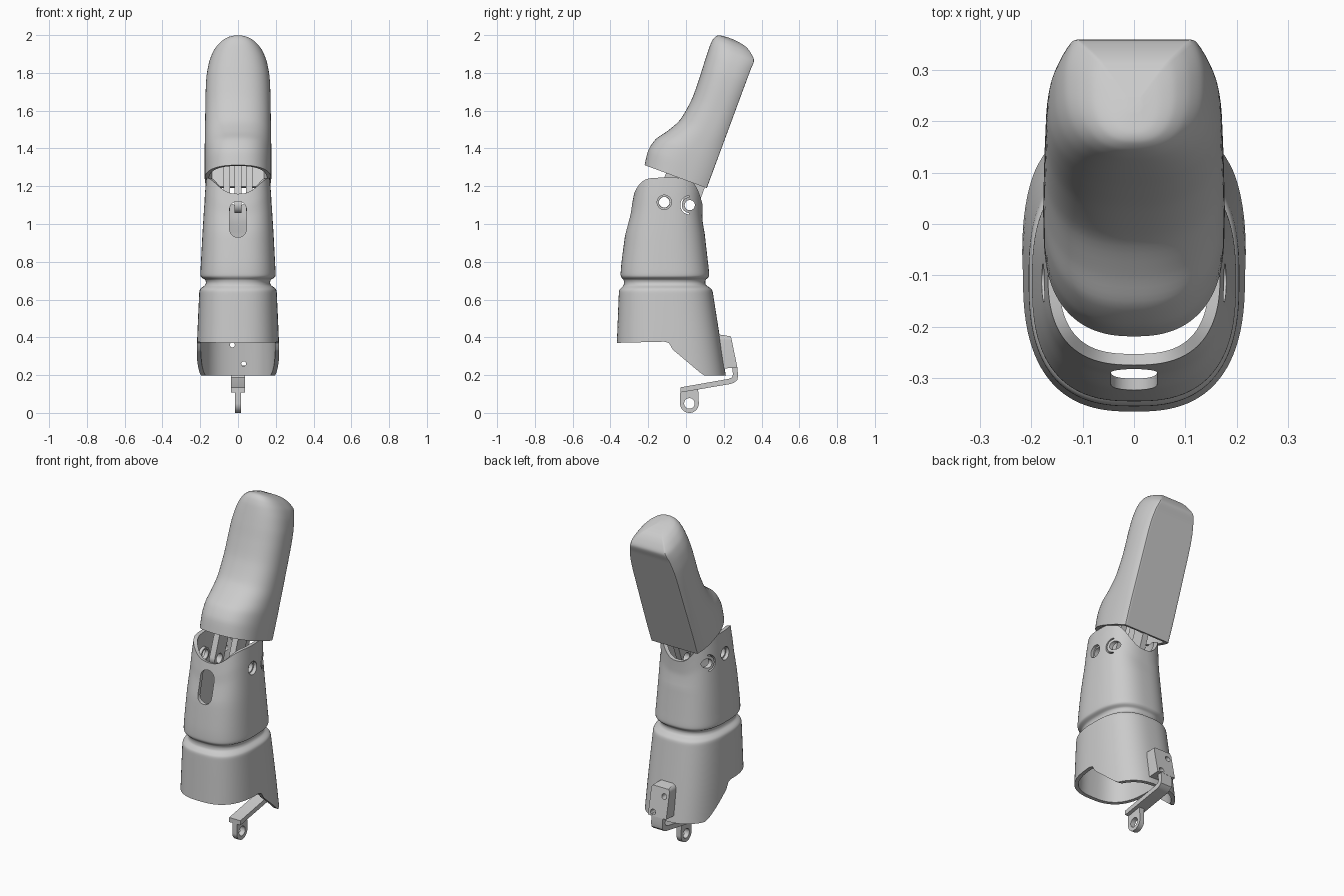
import bpy, bmesh, math
from mathutils import Vector

if "Cube" in bpy.data.objects:
    bpy.data.objects.remove(bpy.data.objects["Cube"])

grey = bpy.data.materials.new("light grey")
grey.use_nodes = True
grey.diffuse_color = (0.6, 0.6, 0.6, 1)
grey.node_tree.nodes["Principled BSDF"].inputs["Base Color"].default_value = grey.diffuse_color

SIDES = 96


def make(name, bm):
    mesh = bpy.data.meshes.new(name)
    bm.to_mesh(mesh)
    bm.free()
    obj = bpy.data.objects.new(name, mesh)
    mesh.materials.append(grey)
    bpy.context.collection.objects.link(obj)
    return obj


def apply_all(obj):
    bpy.ops.object.select_all(action='DESELECT')
    obj.select_set(True)
    bpy.context.view_layer.objects.active = obj
    for mod in list(obj.modifiers):
        bpy.ops.object.modifier_apply(modifier=mod.name)


def smooth(obj):
    apply_all(obj)
    bpy.ops.object.shade_smooth_by_angle(angle=math.radians(32))


def cut(obj, *cutters):
    for cutter in cutters:
        mod = obj.modifiers.new("cut", 'BOOLEAN')
        mod.operation, mod.solver, mod.object = 'DIFFERENCE', 'EXACT', cutter
        apply_all(obj)
        bpy.data.objects.remove(cutter)


def spline(rows, steps=5):
    """Smooth curve through rows of numbers."""
    out = []
    rows = [Vector(r) for r in rows]
    for i in range(len(rows) - 1):
        a, b = rows[i], rows[i + 1]
        ta = (b - rows[max(i - 1, 0)]) * 0.4
        tb = (rows[min(i + 2, len(rows) - 1)] - a) * 0.4
        for k in range(steps):
            t = k / steps
            out.append(a * (2*t**3 - 3*t*t + 1) + ta * (t**3 - 2*t*t + t)
                       + b * (3*t*t - 2*t**3) + tb * (t**3 - t*t))
    return out + [rows[-1]]


def shell(name, rings, thickness, cap=False):
    """Skin rings of points, then give the skin a wall."""
    bm = bmesh.new()
    loops = [[bm.verts.new(p) for p in ring] for ring in rings]
    for low, high in zip(loops, loops[1:]):
        for j in range(SIDES):
            k = (j + 1) % SIDES
            bm.faces.new((low[j], low[k], high[k], high[j]))
    if cap:
        bm.faces.new(loops[-1])
    obj = make(name, bm)
    mod = obj.modifiers.new("wall", 'SOLIDIFY')
    mod.thickness, mod.offset = thickness, -1
    apply_all(obj)
    return obj


def prism(name, outline, start, end, axis='X'):
    """Extrude an outline: (y, z) along X, or (x, z) along Y."""
    bm = bmesh.new()
    place = (lambda p, d: (d, *p)) if axis == 'X' else (lambda p, d: (p[0], d, p[1]))
    face = bm.faces.new([bm.verts.new(place(p, start)) for p in outline])
    moved = bmesh.ops.extrude_face_region(bm, geom=[face])["geom"]
    shift = Vector(place((0, 0), end - start))
    bmesh.ops.translate(bm, vec=shift, verts=[v for v in moved if isinstance(v, bmesh.types.BMVert)])
    bmesh.ops.recalc_face_normals(bm, faces=bm.faces)
    return make(name, bm)


def arc(a, b, r, start=0, end=360, n=32):
    whole = end - start == 360
    angles = [math.radians(start + (end - start) * i / (n if whole else n - 1)) for i in range(n)]
    return [(a + r * math.cos(t), b + r * math.sin(t)) for t in angles]


def drill(centre, r, start=-0.5, end=0.5, axis='X'):
    return prism("cutter", arc(*centre, r), start, end, axis)


def power(v, e):
    return math.copysign(abs(v) ** e, v)


ANGLES = [2 * math.pi * j / SIDES for j in range(SIDES)]

# Sleeve: lower cuff, groove and middle section; rows are z, front y, back y, half width
body_rows = spline([
    (.17, -.375, .215, .222), (.37, -.366, .184, .217), (.6, -.357, .148, .207),
    (.645, -.354, .14, .204), (.66, -.345, .13, .196), (.675, -.331, .108, .176),
    (.69, -.328, .102, .17), (.705, -.331, .105, .175), (.718, -.342, .118, .194),
    (.735, -.346, .123, .199), (.8, -.341, .116, .196), (.95, -.321, .099, .188),
    (1.08, -.297, .088, .18), (1.16, -.287, .087, .175), (1.245, -.275, .088, .168)])
rings = []
for z, front, back, half in body_rows:
    ring = []
    for t in ANGLES:
        c, s = math.cos(t), math.sin(t)
        rim = 1.245 - (.145 if s > 0 else .085) * s ** 4
        h = z if z < .95 else .95 + (z - .95) * (rim - .95) / .295
        ring.append((half * power(c, .76), (front + back) / 2 + (back - front) / 2 * power(s, .76), h))
    rings.append(ring)
sleeve = shell("finger_sleeve", rings, .022)
PIVOT, LINK = (-.115, 1.115), (.02, 1.1)
slot = arc(0, 1.075, .045, 0, 180) + arc(0, .975, .045, 180, 360)
crescent = arc(*LINK, .05, 95, 265) + arc(*LINK, .042, 265, 95)
cut(sleeve,
    prism("cutter", [(-.6, .365), (-.115, .377), (-.09, .37), (-.07, .335), (.075, .213),
                     (.1, .197), (.6, .197), (.6, 0), (-.6, 0)], -.5, .5),
    prism("cutter", slot, -.5, -.15, 'Y'),
    drill(PIVOT, .038), drill(LINK, .027), prism("cutter", crescent, -.5, .5),
    drill((.03, .26), .013, 0, .5, 'Y'), drill((-.03, .36), .013, 0, .5, 'Y'))
smooth(sleeve)

# Pivot bushings set into the side holes
for side, name in ((1, "left_bushing"), (-1, "right_bushing")):
    bushing = prism(name, arc(*PIVOT, .039), side * .135, side * .158)
    cut(bushing, drill(PIVOT, .029))
    smooth(bushing)

# Fingertip: rows are distance along its axis, back depth, front depth, half width
tip_rows = spline([
    (0, 0, .351, .176), (.08, 0, .36, .177), (.15, 0, .343, .177), (.21, 0, .301, .176),
    (.29, 0, .258, .175), (.41, 0, .238, .173), (.52, 0, .238, .171), (.6, 0, .242, .166),
    (.67, 0, .245, .153), (.72, 0, .246, .134), (.752, .03, .242, .108),
    (.772, .062, .232, .08), (.782, .1, .215, .05), (.787, .145, .175, .015)])
axis, forward, base = Vector((0, .347, .938)), Vector((0, -.938, .347)), Vector((0, .11, 1.19))
rings = []
for u, back, front, half in tip_rows:
    mid = back + .38 * (front - back)
    ring = []
    for t in ANGLES:
        s = -power(math.sin(t), .82)
        depth = mid + s * (front - mid) if s > 0 else max(back, mid + s * 1.6 * (mid - back))
        ring.append(base + axis * u + forward * depth + Vector((half * power(math.cos(t), .82), 0, 0)))
    rings.append(ring)
smooth(shell("fingertip", rings, .022, cap=True))


# Links running from the sleeve pivots up into the fingertip
def link(name, centre, x, half, radius, length):
    lean = math.degrees(math.atan2(axis.z, axis.y))
    end = (centre[0] + axis.y * length, centre[1] + axis.z * length)
    bar = prism(name, arc(*centre, radius, lean + 90, lean + 270)
                + arc(*end, radius, lean - 90, lean + 90), x - half, x + half)
    cut(bar, drill(centre, .028))
    smooth(bar)


link("left_hinge_link", PIVOT, .06, .018, .045, .3)
link("right_hinge_link", PIVOT, -.06, .018, .045, .3)
link("centre_link", LINK, 0, .018, .042, .22)

# Back mounting plate with a rounded top and two screw holes
plate = prism("mounting_plate", [(.175, .415), (.238, .405), (.272, .24), (.2, .235)], -.06, .06)
corners = arc(.03, .385, .03, 0, 90, 8) + arc(-.03, .385, .03, 90, 180, 8)
frame = prism("cutter", corners + [(-.06, .43), (-.1, .43), (-.1, .5), (.1, .5), (.1, .385)], 0, .5, 'Y')
cut(plate, frame)
for spot in ((.03, .26), (-.03, .36)):
    cut(plate, drill(spot, .016, 0, .5, 'Y'))
smooth(plate)

# Bent strap reaching forward under the cuff
strap = prism("strap", [(.243, .25), (.27, .25), (.276, .2), (.272, .175), (.255, .16), (.235, .153),
                        (-.03, .108), (-.03, .135), (.225, .18), (.242, .187), (.249, .203)], -.037, .037)
smooth(strap)

# Eyelet hanging from the strap
EYE = (.018, .05)
eyelet = prism("eyelet", arc(*EYE, .05, 180, 360) + [(.064, .13), (-.03, .12)], -.015, .015)
cut(eyelet, drill(EYE, .028))
smooth(eyelet)
